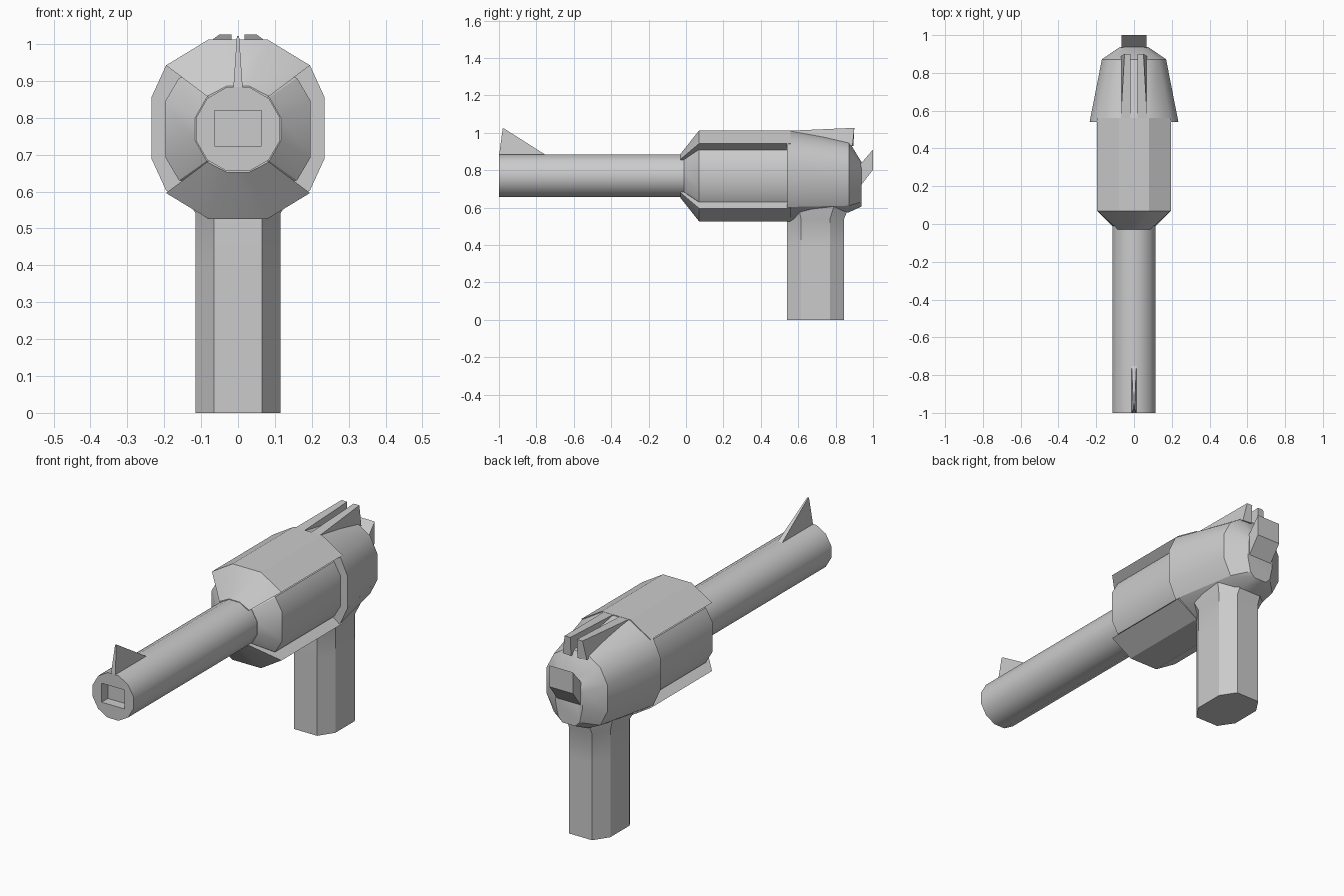
import bpy, bmesh, math

if "Cube" in bpy.data.objects:
    bpy.data.objects.remove(bpy.data.objects["Cube"])

CZ = 0.769  # barrel axis height


def loft(name, rings, smooth=32):
    """Skin equal-length closed rings and cap both ends."""
    bm = bmesh.new()
    vs = [[bm.verts.new(p) for p in r] for r in rings]
    n = len(rings[0])
    for a, b in zip(vs, vs[1:]):
        for i in range(n):
            j = (i + 1) % n
            bm.faces.new((a[i], a[j], b[j], b[i]))
    bm.faces.new(vs[0][::-1])
    bm.faces.new(vs[-1])
    bmesh.ops.recalc_face_normals(bm, faces=bm.faces)
    me = bpy.data.meshes.new(name)
    bm.to_mesh(me)
    bm.free()
    ob = bpy.data.objects.new(name, me)
    bpy.context.collection.objects.link(ob)
    if smooth:
        bpy.ops.object.select_all(action='DESELECT')
        ob.select_set(True)
        bpy.context.view_layer.objects.active = ob
        bpy.ops.object.shade_smooth_by_angle(angle=math.radians(smooth))
    return ob


def sym(half):
    """Mirror a half outline (right side) across x."""
    return half + [(-x, v) for x, v in reversed(half)]


def at_y(half, y):
    return [(x, y, z) for x, z in sym(half)]


def at_z(half, z, dy=0.0):
    return [(x, y + dy, z) for x, y in sym(half)]


# barrel with square bore
tube = [(0.118 * math.sin(math.radians(a)), CZ + 0.118 * math.cos(math.radians(a)))
        for a in range(15, 180, 30)]
barrel = loft("barrel", [at_y(tube, -1.0), at_y(tube, 0.1)])
bore = [(0.064, 0.82), (0.064, 0.724)]
cutter = loft("bore_cutter", [at_y(bore, -1.1), at_y(bore, -0.95)], 0)
cutter.hide_render = True
cutter.display_type = 'WIRE'
cut = barrel.modifiers.new("bore", 'BOOLEAN')
cut.object = cutter
cut.solver = 'EXACT'

# front sight
loft("front_sight", [
    [(-0.013, -1, 0.875), (0.013, -1, 0.875), (0.013, -0.74, 0.875), (-0.013, -0.74, 0.875)],
    [(-0.003, -0.98, 1.022), (0.003, -0.98, 1.022), (0.003, -0.972, 1.022), (-0.003, -0.972, 1.022)]], 0)

# cylinder between the frame plates
core_front = [(0.03, 0.883), (0.085, 0.855), (0.116, 0.80),
              (0.116, 0.738), (0.085, 0.683), (0.03, 0.655)]
core = [(0.06, 0.925), (0.16, 0.908), (0.197, 0.845),
        (0.197, 0.693), (0.16, 0.63), (0.06, 0.613)]
loft("cylinder", [at_y(core_front, -0.01), at_y(core, 0.07), at_y(core, 0.56)])

# upper and lower frame plates
plate_front = [(0.03, 0.886), (0.084, 0.858), (0.07, 0.85)]
plate = [(0.08, 1.012), (0.195, 0.942), (0.085, 0.86)]
for name, flip in (("upper_frame", False), ("lower_frame", True)):
    rings = [at_y(plate_front, -0.03), at_y(plate, 0.07), at_y(plate, 0.56)]
    if flip:
        rings = [[(x, y, 2 * CZ - z) for x, y, z in r] for r in rings]
    loft(name, rings, 20)

# tapered rear housing
lip = [(0.08, 1.012), (0.195, 0.942), (0.235, 0.855), (0.235, 0.69), (0.195, 0.603), (0.08, 0.525)]
rear = [(0.055, 0.952), (0.13, 0.903), (0.17, 0.825), (0.17, 0.69), (0.13, 0.61), (0.055, 0.575)]
cap = [(0.035, 0.845), (0.06, 0.83), (0.075, 0.79), (0.075, 0.70), (0.06, 0.63), (0.035, 0.605)]
loft("rear_housing", [at_y(lip, 0.54), at_y(rear, 0.872), at_y(cap, 0.937)])

# grip, flaring into the housing
foot = [(0.065, 0.54), (0.115, 0.615), (0.115, 0.77), (0.065, 0.845)]
flare = [(0.08, 0.545), (0.15, 0.60), (0.14, 0.79), (0.06, 0.873)]
loft("grip", [at_z(foot, 0.0), at_z(foot, 0.39), at_z(foot, 0.54),
              at_z(flare, 0.605), at_z(flare, 0.68)])

# pair of rear sight fins
for name, s in (("rear_sight_left", -1), ("rear_sight_right", 1)):
    loft(name, [
        [(s * 0.018, 0.56, 0.99), (s * 0.07, 0.56, 0.99),
         (s * 0.07, 0.56, 1.011), (s * 0.018, 0.56, 1.011)],
        [(s * 0.018, 0.895, 0.93), (s * 0.068, 0.89, 0.93),
         (s * 0.05, 0.90, 1.026), (s * 0.018, 0.90, 1.026)]], 0)

# hammer
side = [(0.88, 0.79), (0.935, 0.835), (1.0, 0.91), (1.0, 0.802), (0.935, 0.718), (0.88, 0.72)]
loft("hammer", [[(x, y, z) for y, z in side] for x in (-0.066, 0.066)], 0)
